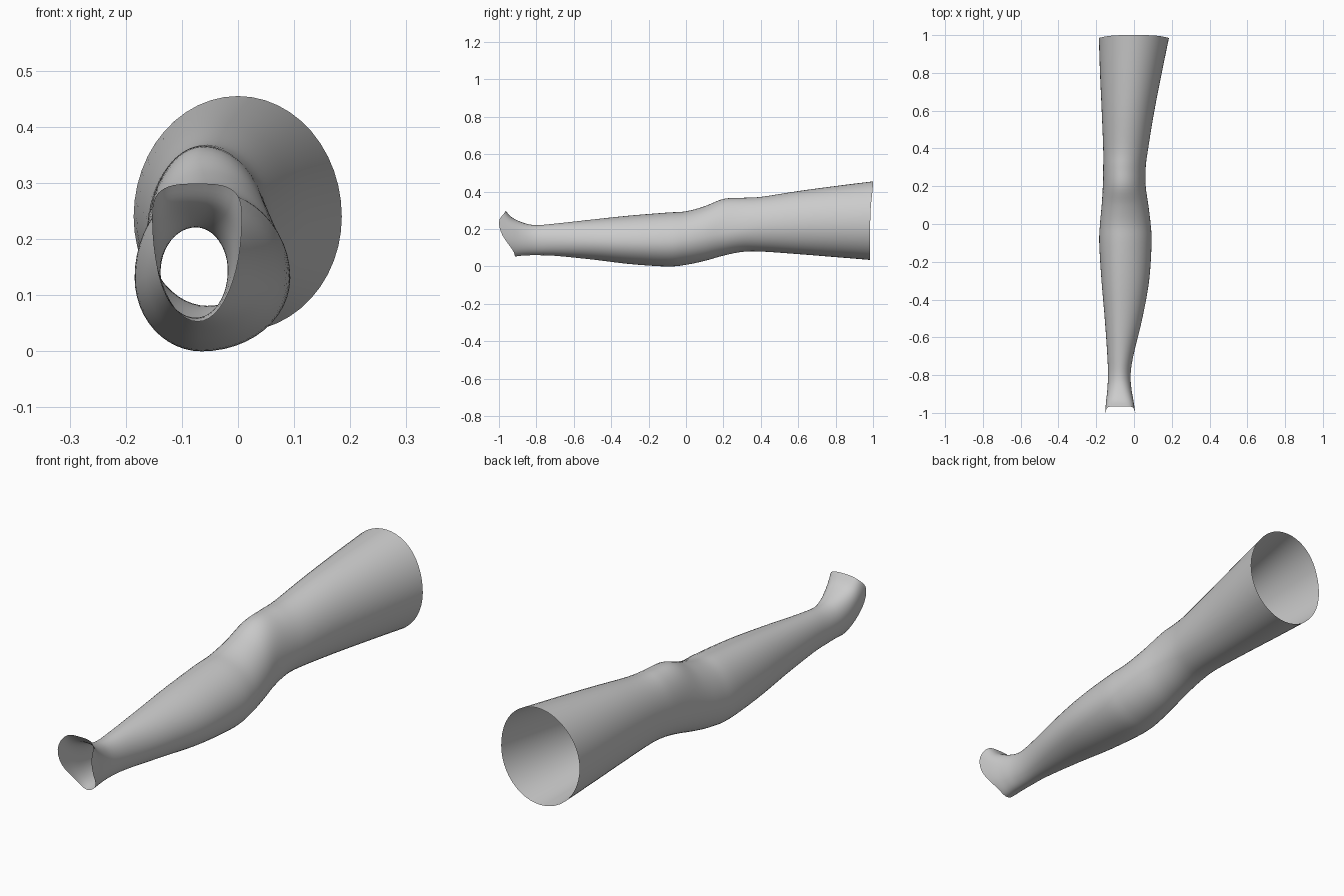
import bpy, math

if "Cube" in bpy.data.objects:
    bpy.data.objects.remove(bpy.data.objects["Cube"])

SEG, SUB = 48, 5

# Cross-sections from thigh to foot:
# y, z bottom, z widest, z top, x left, x crest, x right
# optional: y shift of the crest, y shift of the underside, squareness of the upper half
sections = [
    (0.985, .035, .240, .455, -.186, .000, .185, .015, .0, 2),
    (0.80, .050, .235, .430, -.180, -.018, .147),
    (0.60, .066, .228, .403, -.171, -.035, .108),
    (0.40, .080, .215, .372, -.163, -.050, .075),
    (0.30, .078, .200, .367, -.163, -.060, .062),
    (0.20, .058, .180, .361, -.165, -.062, .062),
    (0.10, .030, .160, .322, -.171, -.062, .076),
    (0.00, .009, .140, .295, -.180, -.064, .088),
    (-0.10, .000, .130, .288, -.184, -.065, .093),
    (-0.30, .013, .130, .272, -.172, -.068, .080),
    (-0.50, .037, .135, .251, -.155, -.070, .044),
    (-0.70, .057, .140, .229, -.141, -.073, -.004),
    (-0.80, .060, .142, .221, -.138, -.075, -.018),
    (-0.875, .059, .155, .232, -.141, -.073, -.013, .01, .015, 2.2),
    (-0.94, .055, .190, .262, -.148, -.072, -.002, .01, .04, 2.7),
    (-1.0, .053, .235, .299, -.153, -.072, .007, .035, .085, 3.2),
]
sections = [s + (0, 0, 2)[len(s) - 7:] for s in sections]


def ring(s):
    """Points of one egg-shaped cross-section."""
    y, zb, zm, zt, xl, xc, xr, dtop, dbot, n = s
    pts = []
    for i in range(SEG):
        a = 2 * math.pi * i / SEG
        c, k = math.cos(a), math.sin(a)
        e = 2 / n if k > 0 else 1
        cx, kz = abs(c) ** e, abs(k) ** e
        x = xc + cx * ((xr - xc) if c > 0 else (xl - xc))
        z = zm + kz * ((zt - zm) if k > 0 else (zb - zm))
        shift = (dtop if k > 0 else dbot) * math.sin(math.pi / 2 * kz * kz)
        pts.append((x, y + shift, z))
    return pts


def spline(a, b, c, d, t):
    """Smooth blend between sections b and c."""
    return tuple(.5 * (2 * q + (r - p) * t + (2 * p - 5 * q + 4 * r - s) * t * t
                       + (3 * q - p - 3 * r + s) * t ** 3)
                 for p, q, r, s in zip(a, b, c, d))


# Loft the leg as one open tube
last = len(sections) - 1
rings = []
for i in range(last):
    a, d = sections[max(i - 1, 0)], sections[min(i + 2, last)]
    rings += [ring(spline(a, sections[i], sections[i + 1], d, j / SUB)) for j in range(SUB)]
rings.append(ring(sections[last]))

verts = [p for r in rings for p in r]
faces = []
for r in range(len(rings) - 1):
    for i in range(SEG):
        j = (i + 1) % SEG
        faces.append((r * SEG + i, r * SEG + j, (r + 1) * SEG + j, (r + 1) * SEG + i))

mesh = bpy.data.meshes.new("leg_sleeve")
mesh.from_pydata(verts, [], [f[::-1] for f in faces])
mesh.validate()
for p in mesh.polygons:
    p.use_smooth = True
# Make the outside face outward
if mesh.polygons[SEG // 4].normal.z < 0:
    mesh.flip_normals()
leg = bpy.data.objects.new("leg_sleeve", mesh)
bpy.context.collection.objects.link(leg)
